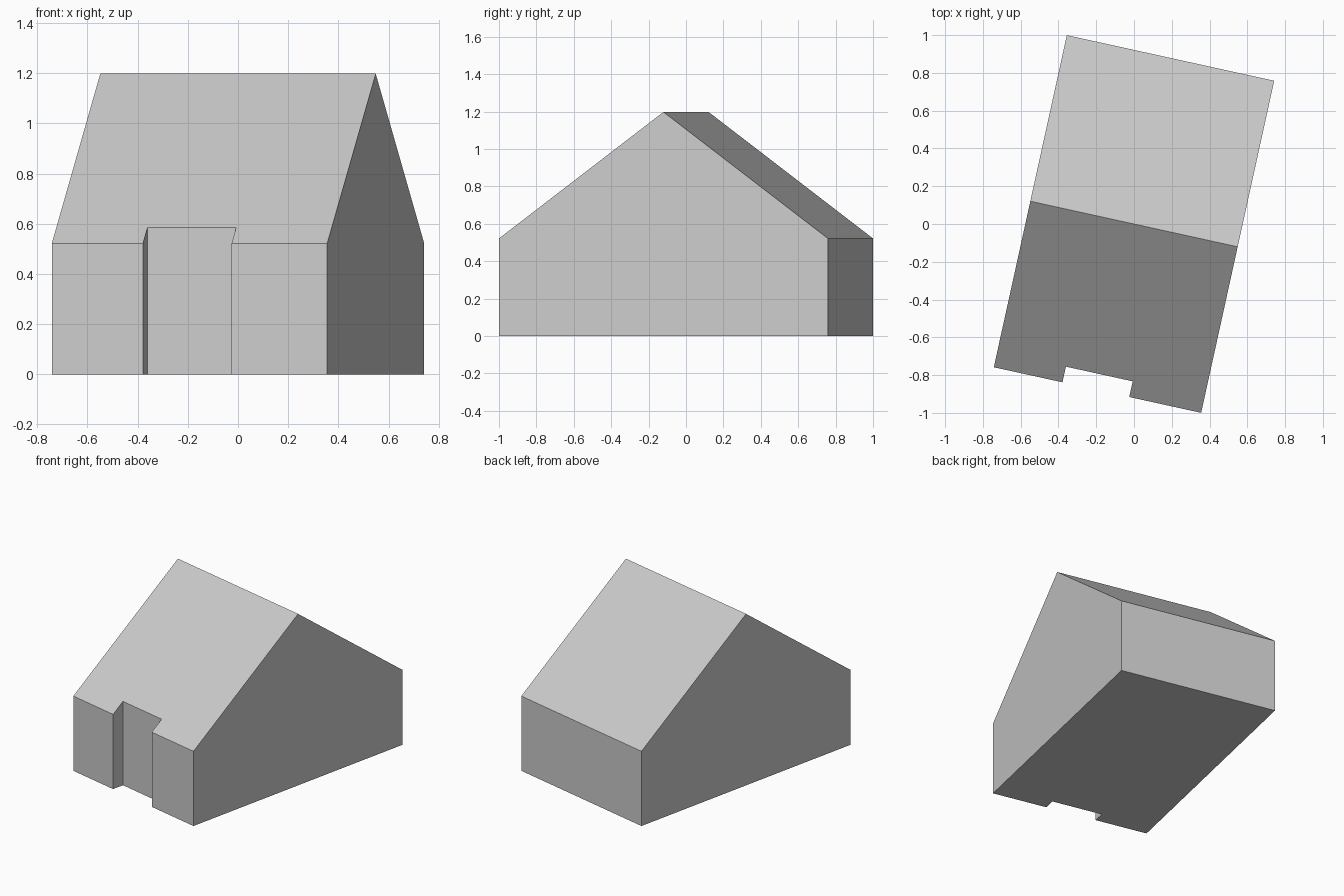
import bpy
import bmesh
import math

cube = bpy.data.objects.get("Cube")
if cube:
    bpy.data.objects.remove(cube, do_unlink=True)

HALF_W, HALF_L = 0.562, 0.90
EAVE, RIDGE = 0.522, 1.198
TURN = math.radians(-12.4)
DOOR_LEFT, DOOR_RIGHT, DOOR_BACK = -0.19, 0.172, -0.815


def roof_height(y):
    return RIDGE - (RIDGE - EAVE) * abs(y) / HALF_L


# Plain grey finish
grey = bpy.data.materials.new("light_grey")
grey.use_nodes = True
colour = (0.6, 0.6, 0.6, 1)
grey.diffuse_color = colour
grey.node_tree.nodes["Principled BSDF"].inputs["Base Color"].default_value = colour

# Footprint with a notched entrance; the first and last points lie under the ridge
footprint = [
    (-HALF_W, 0), (-HALF_W, -HALF_L),
    (DOOR_LEFT, -HALF_L), (DOOR_LEFT, DOOR_BACK),
    (DOOR_RIGHT, DOOR_BACK), (DOOR_RIGHT, -HALF_L),
    (HALF_W, -HALF_L), (HALF_W, 0),
]
back = [(HALF_W, HALF_L), (-HALF_W, HALF_L)]
outline = footprint + back

bm = bmesh.new()
floor = [bm.verts.new((x, y, 0)) for x, y in outline]
top = [bm.verts.new((x, y, roof_height(y))) for x, y in outline]
n = len(outline)
ridge_right = len(footprint) - 1

# Floor and the two roof slopes
bm.faces.new(floor[::-1])
bm.faces.new(top[:ridge_right + 1])
bm.faces.new(top[ridge_right:] + top[:1])

# Walls and entrance reveals
for i in range(n):
    j = (i + 1) % n
    bm.faces.new((floor[i], floor[j], top[j], top[i]))

# Merge each gable into one flat face
bmesh.ops.dissolve_edges(
    bm, edges=[bm.edges.get((floor[i], top[i])) for i in (0, ridge_right)])
bmesh.ops.recalc_face_normals(bm, faces=bm.faces)

mesh = bpy.data.meshes.new("house_body")
bm.to_mesh(mesh)
bm.free()
mesh.materials.append(grey)
house = bpy.data.objects.new("house_body", mesh)
house.rotation_euler.z = TURN
bpy.context.collection.objects.link(house)
